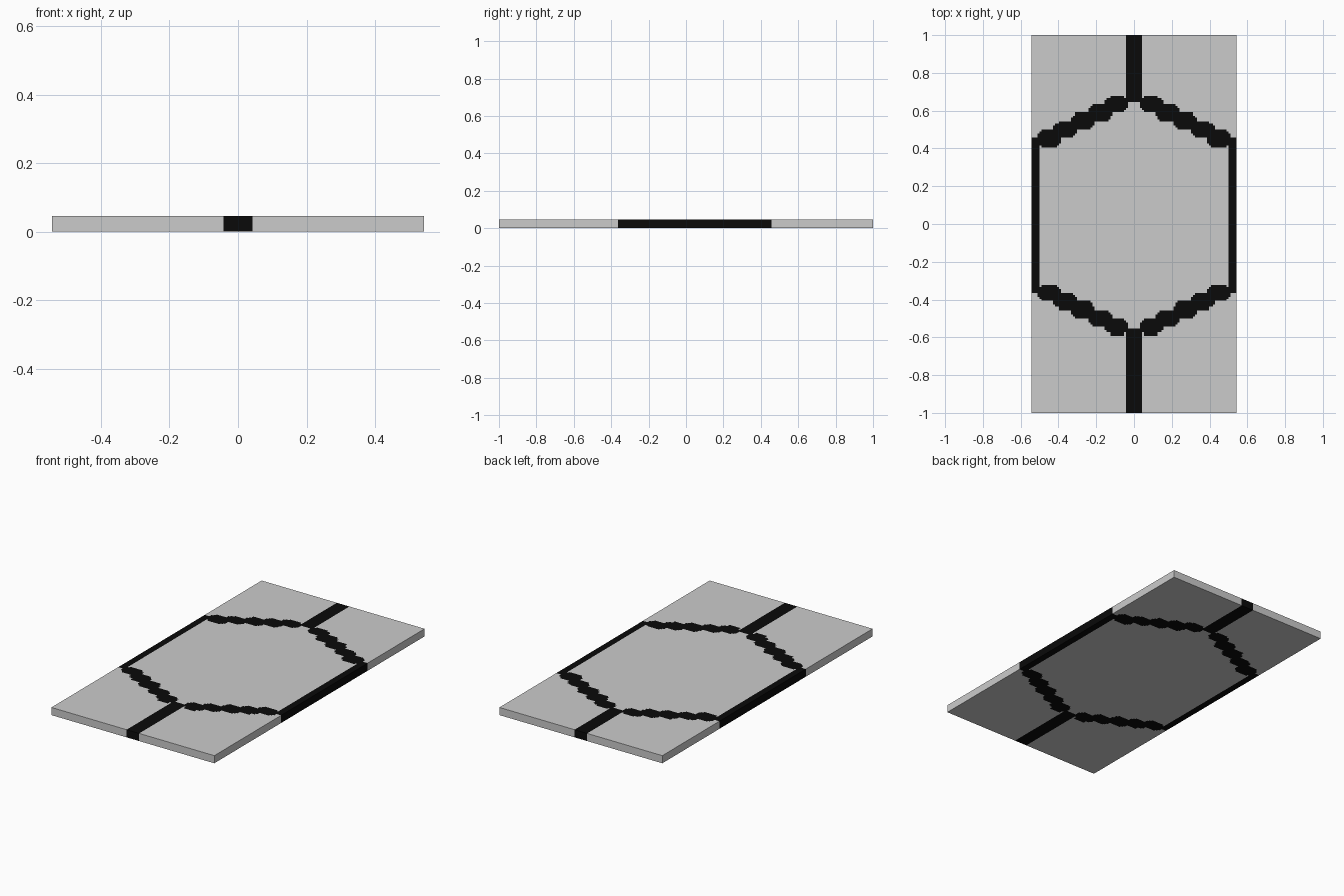
import bpy, bmesh

if "Cube" in bpy.data.objects:
    bpy.data.objects.remove(bpy.data.objects["Cube"])

HALF_X, THICK = 0.5425, 0.046
NX, NY = 104, 192          # pattern cells across and along the tile
CENTRE_Y = 0.045           # hexagon pattern sits slightly off centre


def material(name, rgb):
    m = bpy.data.materials.new(name)
    m.diffuse_color = (*rgb, 1)
    m.use_nodes = True
    m.node_tree.nodes["Principled BSDF"].inputs["Base Color"].default_value = m.diffuse_color
    return m


def is_line(x, y):
    """True where the black hexagon line runs."""
    x, y = abs(x), abs(y - CENTRE_Y)
    # straight stems at both ends
    if x < 0.042 and y > 0.597:
        return True
    # side walls
    if x > HALF_X - 0.0418 and y < 0.411:
        return True
    # stepped diagonals: a row of stepped blobs
    for k in range(1, 6):
        dx = abs(x - 0.0904 * k)
        dy = abs(y - (0.635 - CENTRE_Y - 0.0452 * (k - 1)))
        if (dx < 0.040 and dy < 0.044) or (dx < 0.052 and dy < 0.033) \
                or (dx < 0.064 and dy < 0.022):
            return True
    return False


# tile: a fine grid, extruded to a slab
bm = bmesh.new()
bmesh.ops.create_grid(bm, x_segments=NX, y_segments=NY, size=1)
bmesh.ops.scale(bm, vec=(HALF_X, 1, 1), verts=bm.verts)
ext = bmesh.ops.extrude_face_region(bm, geom=bm.faces[:], use_keep_orig=True)
top = [v for v in ext["geom"] if isinstance(v, bmesh.types.BMVert)]
bmesh.ops.translate(bm, vec=(0, 0, THICK), verts=top)
bmesh.ops.recalc_face_normals(bm, faces=bm.faces)

# colour each face by the cell just inside it, so the line runs through
for f in bm.faces:
    p = f.calc_center_median() - f.normal * 0.005
    f.material_index = int(is_line(p.x, p.y))

mesh = bpy.data.meshes.new("hexagon_tile")
bm.to_mesh(mesh)
bm.free()
mesh.materials.append(material("light grey", (0.6, 0.6, 0.6)))
mesh.materials.append(material("black", (0.003, 0.003, 0.003)))
tile = bpy.data.objects.new("hexagon_tile", mesh)
bpy.context.collection.objects.link(tile)
